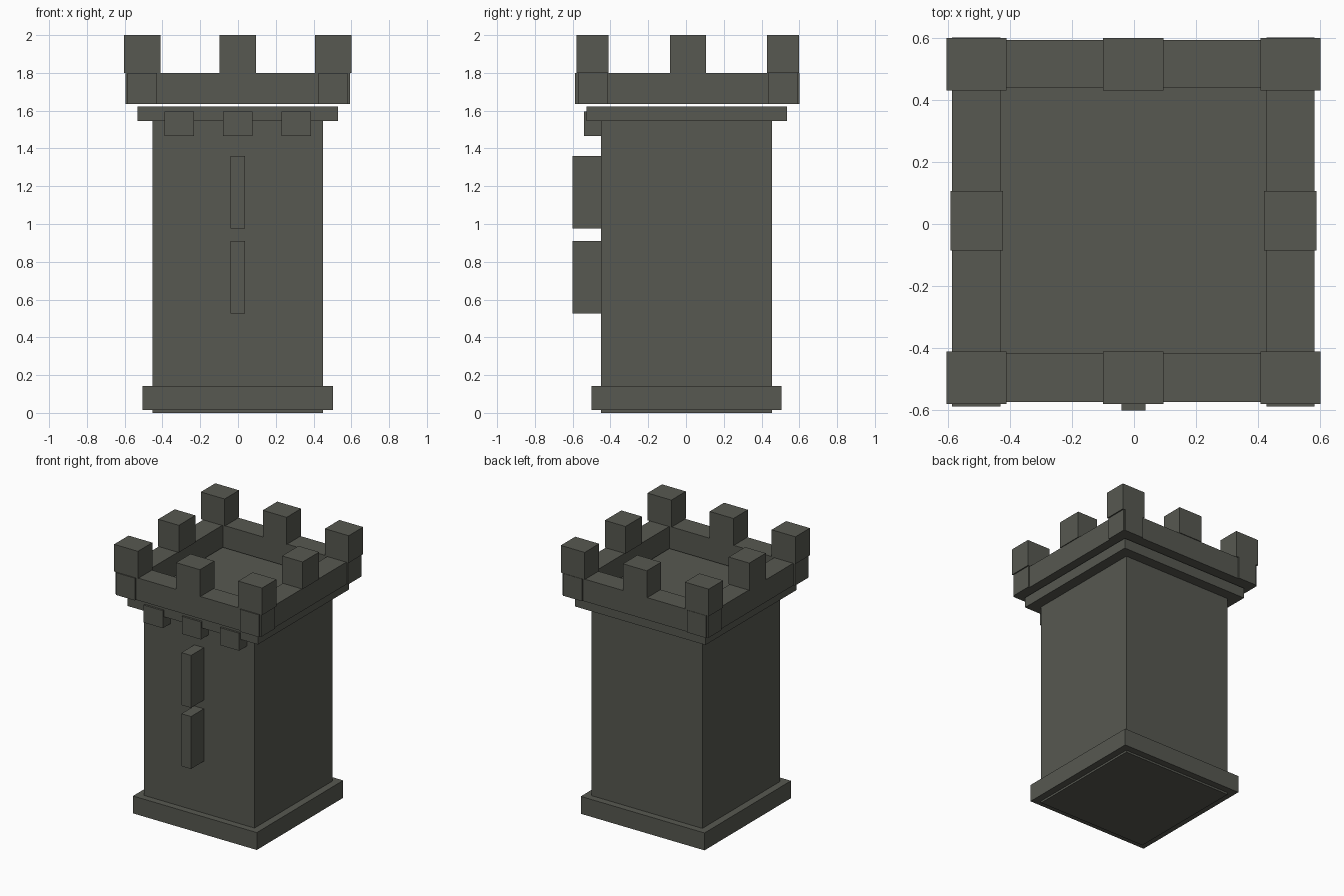
import bpy
import bmesh

if "Cube" in bpy.data.objects:
    bpy.data.objects.remove(bpy.data.objects["Cube"])

stone = bpy.data.materials.new("dark grey stone")
stone.diffuse_color = (0.095, 0.099, 0.082, 1)
stone.use_nodes = True
stone.node_tree.nodes["Principled BSDF"].inputs["Base Color"].default_value = stone.diffuse_color


def box(name, x, y, z):
    """Axis-aligned block from (min, max) ranges."""
    bm = bmesh.new()
    bmesh.ops.create_cube(bm, size=1)
    for v in bm.verts:
        for i, (lo, hi) in enumerate((x, y, z)):
            v.co[i] = hi if v.co[i] > 0 else lo
    mesh = bpy.data.meshes.new(name)
    bm.to_mesh(mesh)
    bm.free()
    mesh.materials.append(stone)
    obj = bpy.data.objects.new(name, mesh)
    bpy.context.collection.objects.link(obj)
    return obj


# Shaft, plinth and cornice (the cornice top is the roof floor)
box("tower_body", (-0.452, 0.45), (-0.45, 0.455), (0, 1.58))
box("plinth", (-0.505, 0.503), (-0.50, 0.506), (0.015, 0.143))
box("cornice", (-0.532, 0.53), (-0.526, 0.534), (1.545, 1.622))

# Parapet walls, overlapping at the corners, floating just above the cornice
wall_z = (1.636, 1.80)
for side, y in (("front", (-0.573, -0.416)), ("back", (0.437, 0.592))):
    box("parapet_" + side, (-0.596, 0.592), y, wall_z)
for side, x in (("left", (-0.585, -0.43)), ("right", (0.426, 0.581))):
    box("parapet_" + side, x, (-0.587, 0.601), wall_z)

# Merlons: three along the front and back, one in the middle of each side
merlon_z = (1.80, 2.0)
for side, y in (("front", (-0.579, -0.411)), ("back", (0.43, 0.598))):
    for x in (-0.507, -0.002, 0.504):
        box("merlon_" + side, (x - 0.097, x + 0.097), y, merlon_z)
for side, x in (("left", (-0.59, -0.422)), ("right", (0.419, 0.587))):
    box("merlon_" + side, x, (-0.086, 0.106), merlon_z)

# Corbels under the front cornice
for x in (-0.312, -0.002, 0.309):
    box("corbel", (x - 0.078, x + 0.078), (-0.54, -0.44), (1.466, 1.595))

# Raised arrow slits on the front
for z in (0.525, 0.975):
    box("arrow_slit", (-0.041, 0.037), (-0.60, -0.44), (z, z + 0.386))
